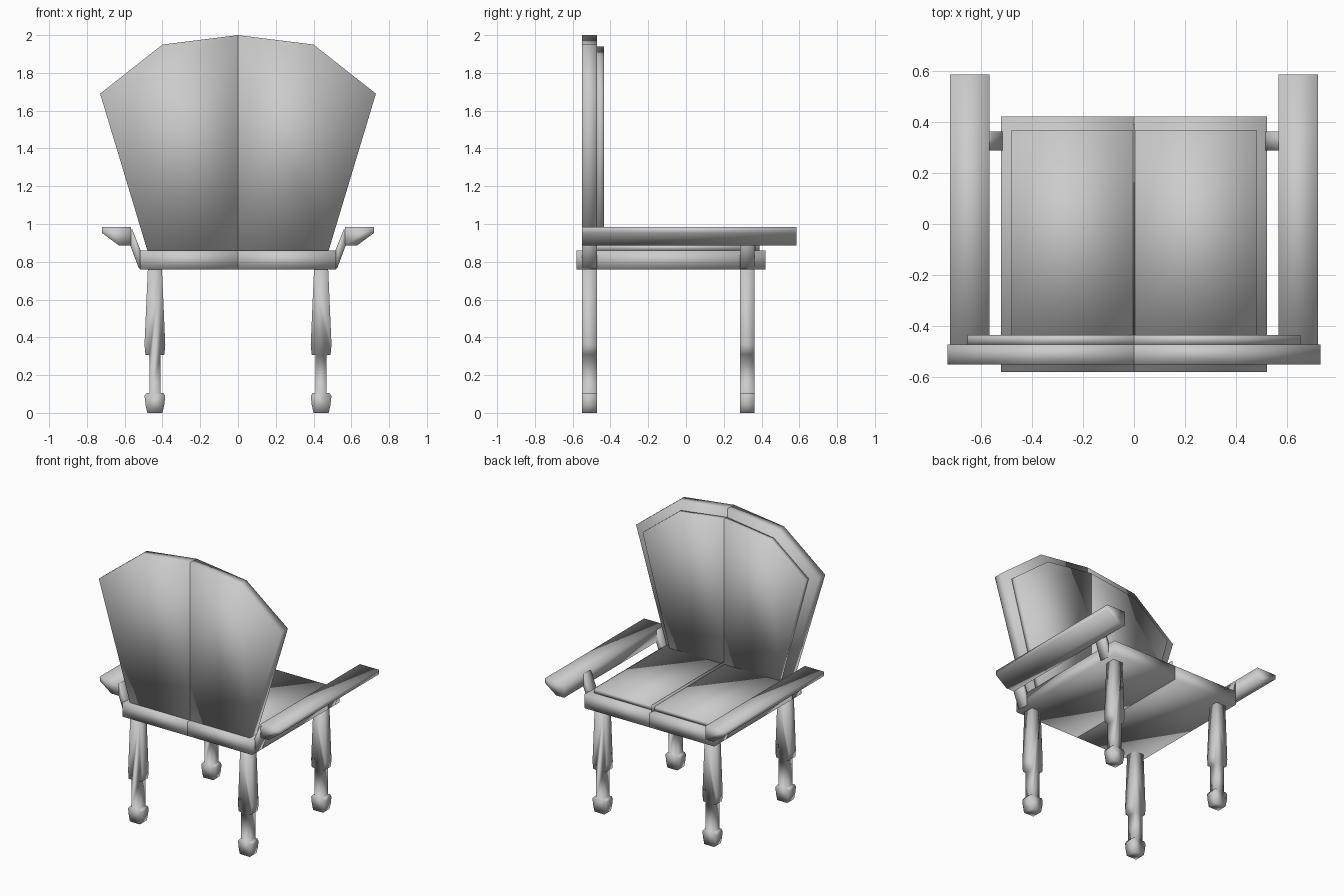
import bpy, bmesh

if "Cube" in bpy.data.objects:
    bpy.data.objects.remove(bpy.data.objects["Cube"])


def prism(name, profile, y0, y1):
    """Extrude an (x, z) profile along y, then mirror it to the other side."""
    bm = bmesh.new()
    face = bm.faces.new([bm.verts.new((x, y0, z)) for x, z in profile])
    ext = bmesh.ops.extrude_face_region(bm, geom=[face])
    verts = [g for g in ext["geom"] if isinstance(g, bmesh.types.BMVert)]
    bmesh.ops.translate(bm, verts=verts, vec=(0, y1 - y0, 0))
    bmesh.ops.recalc_face_normals(bm, faces=bm.faces)
    for f in bm.faces:
        f.smooth = True
    me = bpy.data.meshes.new(name)
    bm.to_mesh(me)
    bm.free()
    ob = bpy.data.objects.new(name, me)
    bpy.context.collection.objects.link(ob)
    mir = ob.modifiers.new("Mirror", 'MIRROR')
    mir.use_mirror_merge = False      # keeps the hard centre seam
    return ob


def rect(x0, x1, z0, z1):
    return [(x0, z0), (x1, z0), (x1, z1), (x0, z1)]


# seat slab, raised pad and thin centre rib
prism("seat", rect(0, 0.52, 0.76, 0.86), -0.58, 0.42)
prism("seat_pad", rect(0, 0.48, 0.86, 0.89), -0.47, 0.367)
prism("seat_rib", rect(0, 0.003, 0.86, 0.91), -0.47, 0.39)

# fan-shaped backrest with a raised inner panel
prism("backrest", [(0, 0.86), (0.48, 0.86), (0.73, 1.69), (0.4, 1.95), (0, 2.0)],
      -0.55, -0.472)
prism("backrest_panel", [(0, 0.86), (0.43, 0.86), (0.652, 1.67), (0.372, 1.89), (0, 1.94)],
      -0.472, -0.435)

# arms
prism("arm", [(0.566, 0.985), (0.566, 0.886), (0.63, 0.886), (0.72, 0.953), (0.72, 0.985)],
      -0.55, 0.585)

# legs and slanted arm supports, front and back pairs
half = [(0.037, 0.77), (0.055, 0.36), (0.05, 0.308), (0.029, 0.305), (0.029, 0.105),
        (0.045, 0.105), (0.055, 0.09), (0.05, 0.045), (0.04, 0.0)]
leg = [(0.44 + w, z) for w, z in half] + [(0.44 - w, z) for w, z in reversed(half)]
support = [(0.515, 0.765), (0.525, 0.765), (0.572, 0.89), (0.572, 0.975),
           (0.56, 0.97), (0.515, 0.86)]
for side, y0, y1 in (("front", -0.55, -0.472), ("rear", 0.287, 0.362)):
    prism(side + "_leg", leg, y0, y1)
    prism(side + "_arm_support", support, y0, y1)
